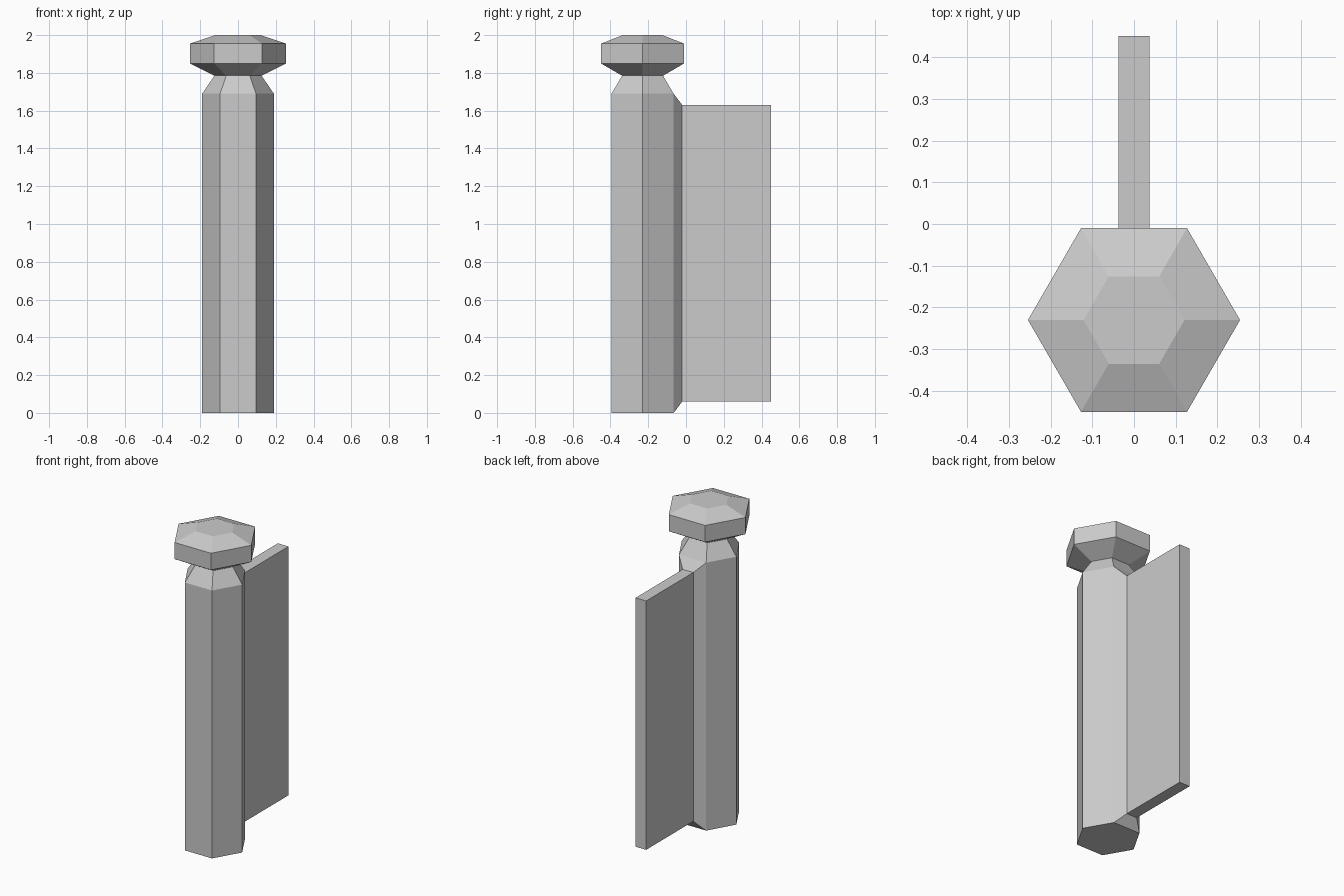
import bpy, bmesh
from math import cos, sin, pi

if "Cube" in bpy.data.objects:
    bpy.data.objects.remove(bpy.data.objects["Cube"])

CY = -0.23   # y of the post axis
# (radius, z) of each hexagonal ring: post, neck, flared head
PROFILE = [(0.19, 0.0), (0.19, 1.69), (0.125, 1.785),
           (0.254, 1.85), (0.254, 1.955), (0.121, 2.0)]
SIDES = 6

bm = bmesh.new()

# Post, neck and head: loft through the rings
rings = [[bm.verts.new((r * cos(2 * pi * i / SIDES), CY + r * sin(2 * pi * i / SIDES), z))
          for i in range(SIDES)] for r, z in PROFILE]
sides = []
for low, high in zip(rings, rings[1:]):
    for i in range(SIDES):
        j = (i + 1) % SIDES
        sides.append(bm.faces.new((low[i], low[j], high[j], high[i])))
bm.faces.new(rings[0][::-1])
bm.faces.new(rings[-1])


def extrude_to(face, half_x, y, z0, z1):
    """Extrude a back-facing quad to a rectangle at the given y."""
    new = bmesh.ops.extrude_discrete_faces(bm, faces=[face])["faces"][0]
    mid = sum(v.co.z for v in new.verts) / 4
    for v in new.verts:
        v.co = (half_x if v.co.x > 0 else -half_x, y, z1 if v.co.z > mid else z0)
    return new


# Hinge leaf: tapered root on the back side of the post, then the flat plate
root = extrude_to(sides[1], 0.037, -0.02, 0.06, 1.63)
extrude_to(root, 0.037, 0.45, 0.06, 1.63)

bmesh.ops.recalc_face_normals(bm, faces=bm.faces[:])
mesh = bpy.data.meshes.new("hinge_post_with_leaf")
bm.to_mesh(mesh)
bm.free()
bpy.context.collection.objects.link(bpy.data.objects.new("hinge_post_with_leaf", mesh))
